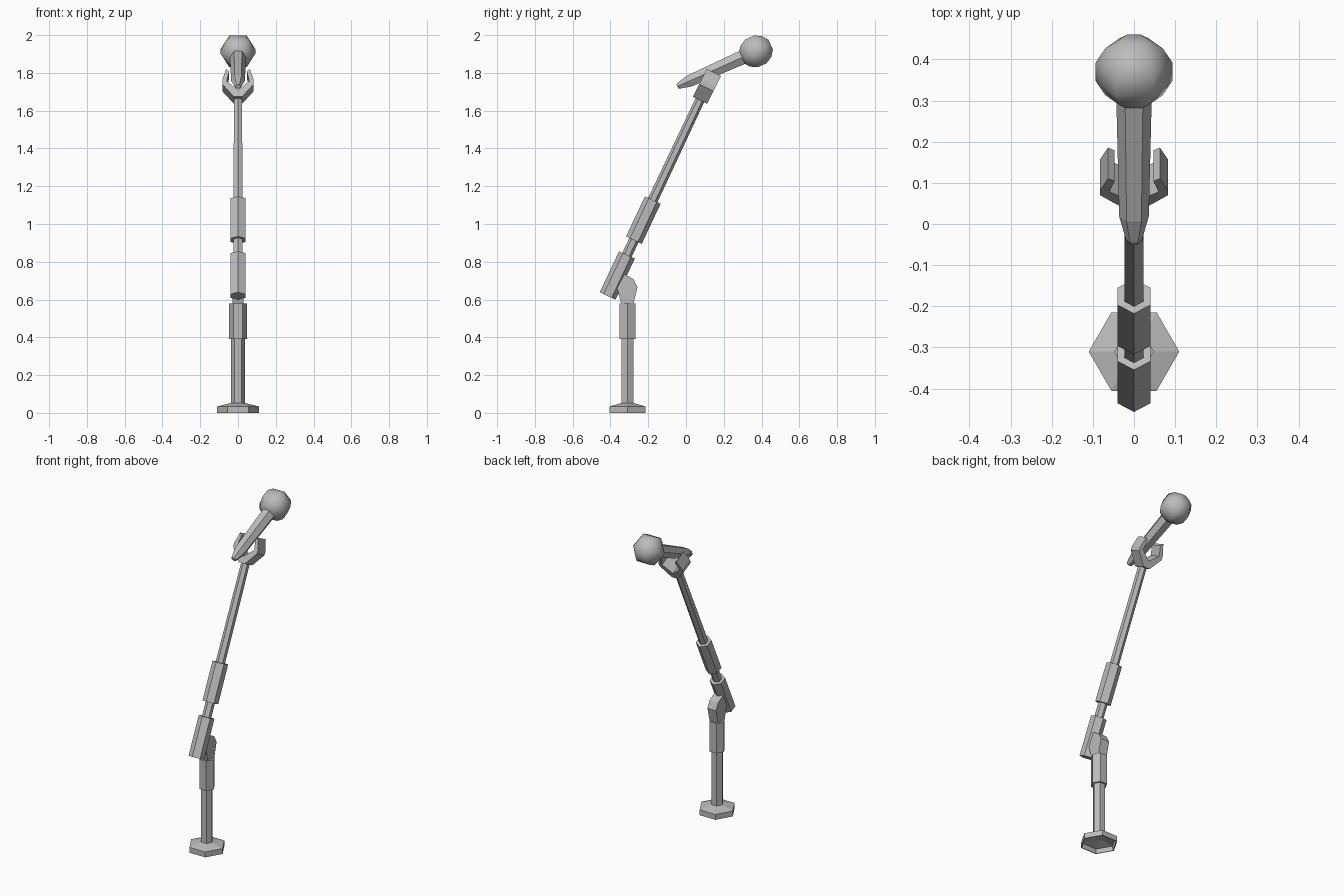
import bpy, bmesh, math
from mathutils import Vector, Matrix

old = bpy.data.objects.get("Cube")
if old:
    bpy.data.objects.remove(old, do_unlink=True)

grey = bpy.data.materials.new("mid grey metal")
grey.use_nodes = True
GREY = (0.5, 0.5, 0.5, 1)
grey.diffuse_color = GREY
grey.node_tree.nodes["Principled BSDF"].inputs["Base Color"].default_value = GREY


def finish(name, bm, smooth=False):
    bmesh.ops.recalc_face_normals(bm, faces=bm.faces)
    mesh = bpy.data.meshes.new(name)
    bm.to_mesh(mesh)
    bm.free()
    mesh.materials.append(grey)
    for poly in mesh.polygons:
        poly.use_smooth = smooth
    obj = bpy.data.objects.new(name, mesh)
    bpy.context.collection.objects.link(obj)
    return obj


def frame(y, z, dy, dz):
    """Local x stays sideways, local z runs along the part's axis."""
    axis = Vector((0, dy, dz)).normalized()
    side = Vector((1, 0, 0))
    rot = Matrix((side, axis.cross(side), axis)).transposed()
    return Matrix.Translation((0, y, z)) @ rot.to_4x4()


def hex_part(name, profile, place, turn=0, smooth=False):
    """Six-sided turned part from (radius, distance along axis) pairs."""
    bm = bmesh.new()
    rings = []
    for r, t in profile:
        ring = []
        for i in range(6):
            a = turn + i * math.tau / 6
            ring.append(bm.verts.new(place @ Vector((r * math.cos(a), r * math.sin(a), t))))
        rings.append(ring)
    for low, high in zip(rings, rings[1:]):
        for i in range(6):
            j = (i + 1) % 6
            bm.faces.new((low[i], low[j], high[j], high[i]))
    bm.faces.new(rings[0])
    bm.faces.new(rings[-1])
    return finish(name, bm, smooth)


def slab(name, outline, vectors, place):
    """Flat outline in two given directions, extruded evenly along a third."""
    a, b, depth = (Vector(v) for v in vectors)
    bm = bmesh.new()
    face = bm.faces.new([bm.verts.new(place @ (a * p + b * q - depth)) for p, q in outline])
    new = bmesh.ops.extrude_face_region(bm, geom=[face])["geom"]
    shift = place.to_3x3() @ (depth * 2)
    bmesh.ops.translate(bm, vec=shift, verts=[v for v in new if isinstance(v, bmesh.types.BMVert)])
    return finish(name, bm)


# Upright: hollow foot, pole and clamp collar
upright = frame(-0.31, 0, 0, 1)
hex_part("base_foot", [(0.03, 0.04), (0.098, 0.026), (0.105, 0), (0.11, 0),
                       (0.11, 0.034), (0.035, 0.053)], upright)
hex_part("lower_pole", [(0.036, 0.04), (0.036, 0.4)], upright)
hex_part("pole_collar", [(0.048, 0.39), (0.048, 0.578)], upright)

# Bent bracket joining the collar to the boom
slab("boom_bracket", [(-0.34, 0.57), (-0.28, 0.57), (-0.257, 0.665), (-0.278, 0.708),
                      (-0.325, 0.735), (-0.365, 0.66)],
     [(0, 1, 0), (0, 0, 1), (0.03, 0, 0)], Matrix())

# Leaning boom with two sleeves
boom = frame(-0.415, 0.619, 0.49, 1.04)
quarter = math.pi / 6
hex_part("lower_sleeve", [(0.046, 0), (0.046, 0.24)], boom, quarter)
hex_part("upper_sleeve", [(0.046, 0.327), (0.046, 0.561)], boom, quarter)
hex_part("boom_rod", [(0.027, 0.05), (0.027, 0.6), (0.025, 1.17)], boom, quarter)

# Forked clip at the top of the boom
half = [(0.022, 0), (0.083, 0.075), (0.083, 0.1), (0.063, 0.165), (0.047, 0.15), (0.06, 0.092)]
fork = half + [(0, 0.04)] + [(-x, t) for x, t in reversed(half)]
slab("clip_fork", fork, [(1, 0, 0), (0, 0, 1), (0, 0.042, 0)],
     frame(0.074, 1.655, 0.449, 0.893))

# Microphone: tapered handle and rounded head
mic = frame(0.37, 1.914, 0.37, 0.165)
hex_part("microphone_handle", [(0.014, -0.455), (0.02, -0.445), (0.036, -0.385),
                               (0.044, -0.03)], mic)
hex_part("microphone_head", [(0.033, -0.086), (0.07, -0.062), (0.093, -0.025), (0.093, 0.025),
                             (0.07, 0.062), (0.033, 0.086)], mic, 0, True)
